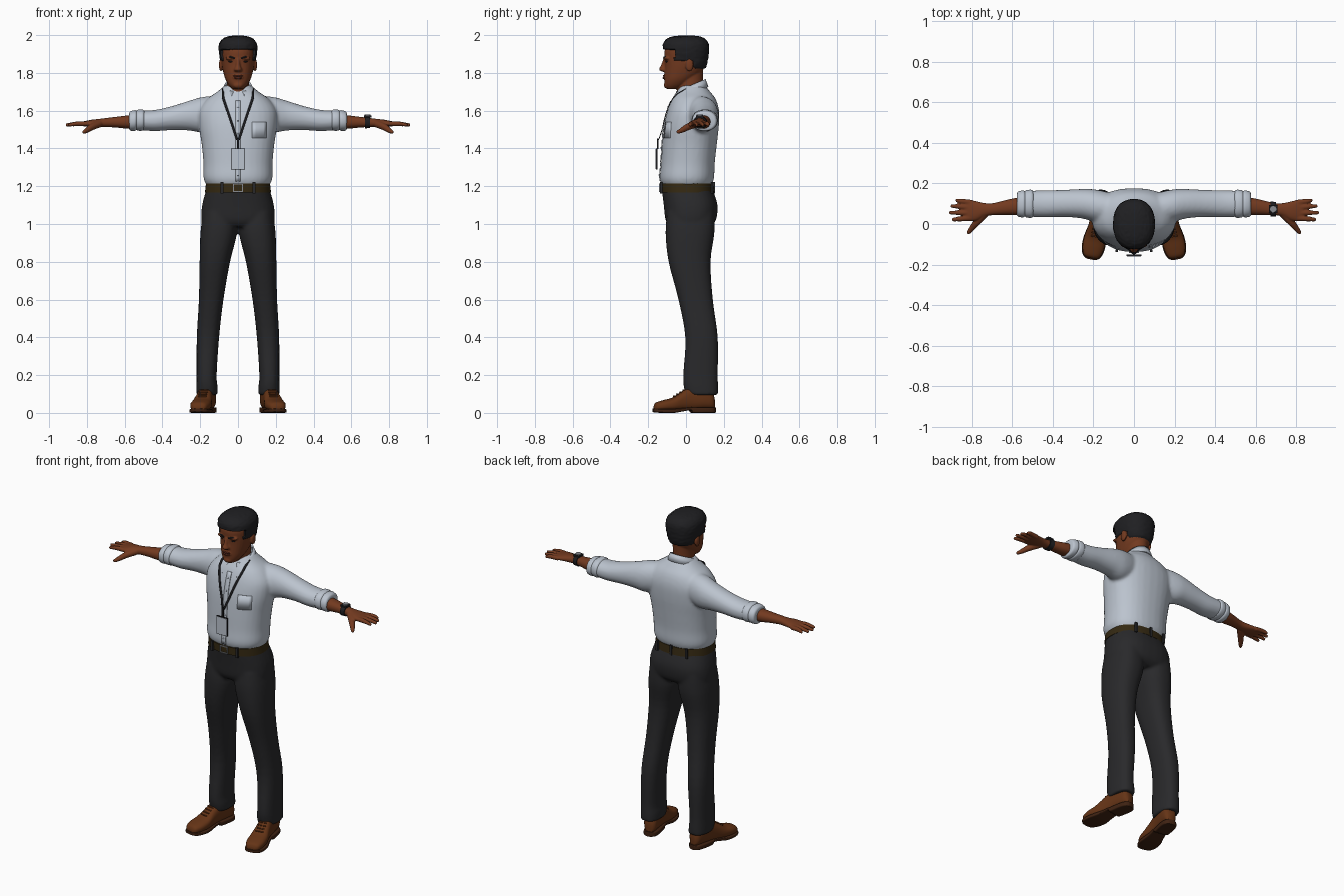
import bpy, bmesh, math, random
from mathutils import Vector, Matrix

random.seed(3)
C = {"skin": (0.17, 0.042, 0.014), "lip": (0.10, 0.022, 0.012), "shirt": (0.50, 0.55, 0.62),
     "trouser": (0.022, 0.022, 0.024), "hair": (0.014, 0.014, 0.016), "belt": (0.035, 0.022, 0.006),
     "shoe": (0.13, 0.034, 0.008), "sole": (0.05, 0.016, 0.006), "black": (0.012, 0.012, 0.014),
     "metal": (0.25, 0.26, 0.28)}
MATS = {}
for k, c in C.items():
    MATS[k] = bpy.data.materials.new(k)
    MATS[k].diffuse_color = (*c, 1)


def make(name, bm, mat, angle=40):
    bmesh.ops.recalc_face_normals(bm, faces=bm.faces)
    me = bpy.data.meshes.new(name)
    bm.to_mesh(me)
    bm.free()
    ob = bpy.data.objects.new(name, me)
    bpy.context.collection.objects.link(ob)
    me.materials.append(MATS[mat])
    bpy.ops.object.select_all(action='DESELECT')
    ob.select_set(True)
    bpy.context.view_layer.objects.active = ob
    bpy.ops.object.shade_smooth_by_angle(angle=math.radians(angle))
    return ob


def spline(rows, steps):
    """Smoothly interpolate rows of numbers (Catmull-Rom)."""
    out, n = [], len(rows)
    for i in range(n - 1):
        a, b, c, d = (rows[max(0, min(n - 1, i + k))] for k in (-1, 0, 1, 2))
        for s in range(steps):
            t = s / steps
            out.append([0.5 * (2 * q + (r - p) * t + (2 * p - 5 * q + 4 * r - u) * t * t
                               + (3 * q - p - 3 * r + u) * t ** 3) for p, q, r, u in zip(a, b, c, d)])
    return out + [list(rows[-1])]


def loft(bm, rows, axis='z', power=2.3, n=32, steps=4, mx=1):
    """Rows are (position, low1, high1, low2, high2) along an axis."""
    rings = []
    for p, a0, a1, b0, b1 in spline(rows, steps):
        ring = []
        for i in range(n):
            t = 2 * math.pi * (i + 0.5) / n
            u, v = (math.copysign(abs(f) ** (2 / power), f) for f in (math.cos(t), math.sin(t)))
            a, b = (a0 + a1) / 2 + u * (a1 - a0) / 2, (b0 + b1) / 2 + v * (b1 - b0) / 2
            x, y, z = {'z': (a, b, p), 'x': (p, a, b), 'y': (a, p, b)}[axis]
            ring.append(bm.verts.new((x * mx, y, z)))
        rings.append(ring)
    for r, s in zip(rings, rings[1:]):
        for i in range(n):
            bm.faces.new((r[i], r[(i + 1) % n], s[(i + 1) % n], s[i]))
    bm.faces.new(rings[0])
    bm.faces.new(rings[-1])
    return bm


def ball(bm, loc, size):
    m = Matrix.Translation(loc) @ Matrix.Diagonal((*size, 1))
    bmesh.ops.create_uvsphere(bm, u_segments=16, v_segments=10, radius=1, matrix=m)


def box(bm, loc, size):
    bmesh.ops.create_cube(bm, size=1, matrix=Matrix.Translation(loc) @ Matrix.Diagonal((*size, 1)))


def tube(bm, pts, radii, n=10):
    """Rounded tube along points."""
    rows = spline([(*p, r) for p, r in zip(pts, radii)], 4)
    end = Vector(rows[-1][:3]) + (Vector(rows[-1][:3]) - Vector(rows[-2][:3])).normalized() * rows[-1][3] * .5
    rows.append([*end, rows[-1][3] * 0.5])
    rings = []
    for i, r in enumerate(rows):
        d = Vector(rows[min(i + 1, len(rows) - 1)][:3]) - Vector(rows[max(i - 1, 0)][:3])
        q = d.to_track_quat('Z', 'Y')
        rings.append([bm.verts.new(Vector(r[:3]) + q @ Vector((math.cos(t), math.sin(t), 0)) * r[3])
                      for t in (2 * math.pi * k / n for k in range(n))])
    for r, s in zip(rings, rings[1:]):
        for i in range(n):
            bm.faces.new((r[i], r[(i + 1) % n], s[(i + 1) % n], s[i]))
    bm.faces.new(rings[0])
    bm.faces.new(rings[-1])


def fuse(ob, voxel, smooth):
    """Merge overlapping volumes into one smooth skin."""
    m = ob.modifiers.new("fuse", 'REMESH')
    m.mode, m.voxel_size, m.use_smooth_shade = 'VOXEL', voxel, True
    m = ob.modifiers.new("relax", 'SMOOTH')
    m.factor, m.iterations = 0.5, smooth


def strip(name, pairs, mat, thick):
    """Thin band between paired edge points."""
    bm = bmesh.new()
    vs = [[bm.verts.new(p) for p in pr] for pr in pairs]
    for a, b in zip(vs, vs[1:]):
        bm.faces.new((a[0], a[1], b[1], b[0]))
    ob = make(name, bm, mat)
    m = ob.modifiers.new("thick", 'SOLIDIFY')
    m.thickness, m.offset = thick, 0
    return ob


# shirt: torso and sleeves fused
bm = loft(bmesh.new(), [(1.195, -.16, .16, -.12, .13), (1.24, -.182, .182, -.138, .148),
                        (1.32, -.183, .183, -.132, .152), (1.42, -.192, .192, -.126, .163),
                        (1.52, -.207, .207, -.116, .174), (1.60, -.205, .205, -.098, .175),
                        (1.66, -.165, .165, -.075, .158), (1.70, -.11, .11, -.05, .128),
                        (1.735, -.068, .068, -.03, .1)])
for s in (1, -1):
    loft(bm, [(.10, 0, .15, 1.50, 1.68), (.19, .01, .17, 1.485, 1.672), (.26, .028, .172, 1.495, 1.652),
              (.35, .035, .168, 1.497, 1.624), (.44, .033, .166, 1.492, 1.604), (.52, .036, .164, 1.497, 1.6)],
         'x', 2.1, mx=s)
shirt = make("shirt", bm, "shirt")
fuse(shirt, 0.009, 6)
bpy.context.view_layer.update()
shirt_eval = shirt.evaluated_get(bpy.context.evaluated_depsgraph_get())


def front(x, z, gap=0.003):
    hit, loc, _, _ = shirt_eval.ray_cast(Vector((x, -1, z)), Vector((0, 1, 0)))
    return Vector((x, (loc.y if hit else -.05) - gap, z))


# placket, pocket and buttons
strip("placket", [(front(-.014, z), front(.014, z)) for z in (1.225 + .0225 * i for i in range(20))], "shirt", .004)
strip("pocket", [(front(x, 1.455, .001), front(x, 1.54, .001)) for x in (.075, .095, .115, .135, .15)], "shirt", .004)
bm = bmesh.new()
for i in range(6):
    ball(bm, front(0, 1.26 + .072 * i, .005), (.005, .003, .005))
make("buttons", bm, "shirt")

# collar: folded band open at the throat, with points
pairs, outer = [], []
for i in range(25):
    t = math.radians(-160 + 320 * i / 24)
    f = max(0, -math.cos(t))
    top = Vector((.069 * math.sin(t), .024 + .076 * math.cos(t), 1.732 + .034 * math.cos(t)))
    low = Vector(((.088 + .06 * f) * math.sin(t), .022 + (.093 + .018 * f) * math.cos(t), top.z - .042 - .035 * f ** 3))
    pairs.append((top, low))
strip("collar", pairs, "shirt", .008)

# rolled cuffs, forearms, hands
for s, side in ((1, "left"), (-1, "right")):
    bm = loft(bmesh.new(), [(.495, .04, .16, 1.502, 1.598), (.505, .03, .169, 1.494, 1.606), (.53, .032, .167, 1.494, 1.605),
                            (.538, .037, .162, 1.499, 1.6), (.546, .032, .166, 1.493, 1.603), (.57, .036, .16, 1.494, 1.596),
                            (.576, .045, .15, 1.505, 1.585)], 'x', 2.2, steps=3, mx=s)
    make(side + "_cuff", bm, "shirt")
    bm = loft(bmesh.new(), [(.54, .045, .135, 1.503, 1.58), (.60, .045, .125, 1.506, 1.573), (.65, .045, .113, 1.511, 1.567),
                            (.70, .043, .102, 1.513, 1.561), (.74, .035, .104, 1.513, 1.556), (.775, .018, .112, 1.514, 1.552),
                            (.815, .014, .12, 1.517, 1.544), (.835, .02, .117, 1.52, 1.54)], 'x', 2.2, mx=s)
    for y0, y1, tip in ((.107, .117, .875), (.081, .089, .9), (.054, .056, .908), (.029, .022, .893)):
        tube(bm, [(s * .80, y0, 1.53), (s * .85, (y0 + y1) / 2, 1.531), (s * tip, y1, 1.524)], (.013, .0125, .009))
    tube(bm, [(s * .735, .05, 1.53), (s * .775, .008, 1.513), (s * .80, -.022, 1.496), (s * .818, -.045, 1.486)],
         (.02, .018, .014, .009))
    fuse(make(side + "_arm", bm, "skin"), .0045, 3)

# wristwatch
bm = loft(bmesh.new(), [(.672, .038, .112, 1.506, 1.57), (.70, .038, .108, 1.508, 1.567)], 'x', 2.3, steps=1)
box(bm, (.686, .073, 1.569), (.04, .04, .012))
make("watch", bm, "black")
bm = bmesh.new()
bmesh.ops.create_cone(bm, cap_ends=True, segments=24, radius1=.017, radius2=.016, depth=.006,
                      matrix=Matrix.Translation((.686, .073, 1.577)))
make("watch_face", bm, "metal")

# trousers: hips and legs fused
bm = loft(bmesh.new(), [(1.165, -.17, .17, -.128, .143), (1.20, -.163, .163, -.125, .136)], steps=2)
loft(bm, [(.985, -.17, .17, -.085, .125), (1.02, -.194, .194, -.108, .158), (1.10, -.19, .19, -.118, .167),
          (1.185, -.167, .167, -.128, .14)], power=2.5)
for s in (1, -1):
    loft(bm, [(1.06, .01, .185, -.1, .15), (.95, .006, .199, -.108, .15), (.80, .042, .203, -.092, .13),
              (.60, .077, .207, -.04, .142), (.40, .1, .218, -.004, .168), (.20, .113, .219, -.015, .168),
              (.14, .108, .22, -.012, .17), (.095, .108, .219, .0, .17)], power=2.4, mx=s)
fuse(make("trousers", bm, "trouser"), .009, 4)

# belt, loops and buckle
bm = loft(bmesh.new(), [(1.168, -.175, .175, -.136, .148), (1.215, -.17, .17, -.137, .143)], steps=1, n=48)
make("belt", bm, "belt")
bm = bmesh.new()
for x, y in ((.085, -.131), (-.085, -.131), (.1, .138), (-.1, .138), (0, .147)):
    box(bm, (x, y, 1.192), (.014, .012, .06))
make("belt_loops", bm, "trouser")
bm = bmesh.new()
for x in (-.023, .023):
    box(bm, (x, -.139, 1.192), (.005, .007, .044))
for z in (1.172, 1.212):
    box(bm, (0, -.139, z), (.05, .007, .005))
make("buckle", bm, "metal")

# shoes, turned outward
for s, side in ((1, "left"), (-1, "right")):
    bm = loft(bmesh.new(), [(-.172, -.02, .02, .012, .036), (-.16, -.04, .04, .01, .055), (-.12, -.053, .053, .01, .068),
                            (-.07, -.053, .053, .01, .082), (-.02, -.045, .045, .012, .115), (.03, -.041, .041, .015, .142),
                            (.09, -.042, .042, .02, .145), (.135, -.037, .037, .02, .125), (.152, -.02, .02, .02, .08)], 'y', 2.5)
    for i in range(4):
        tube(bm, [(-.022, -.012 - .017 * i, .121 - .011 * i), (.022, -.012 - .017 * i, .121 - .011 * i)], (.004, .004), 6)
    shoe = make(side + "_shoe", bm, "shoe")
    bm = loft(bmesh.new(), [(-.178, -.02, .02, .006, .022), (-.162, -.044, .044, .002, .022), (-.12, -.057, .057, 0, .021),
                            (-.07, -.056, .056, 0, .022), (-.02, -.046, .046, .008, .026), (.02, -.042, .042, .014, .03),
                            (.035, -.043, .043, 0, .03), (.1, -.045, .045, 0, .03), (.14, -.038, .038, 0, .03),
                            (.157, -.018, .018, 0, .03)], 'y', 6)
    for ob in (shoe, make(side + "_sole", bm, "sole")):
        ob.rotation_euler.z = s * math.radians(11)
        ob.location = (s * .178, 0, 0)

# head: skull, neck, nose, ears fused
bm = loft(bmesh.new(), [(1.715, -.028, .028, -.1, -.045), (1.735, -.048, .048, -.112, 0), (1.765, -.066, .066, -.114, .04),
                        (1.80, -.077, .077, -.114, .08), (1.84, -.085, .085, -.113, .1), (1.88, -.088, .088, -.115, .108),
                        (1.92, -.088, .088, -.113, .108), (1.96, -.075, .075, -.09, .09), (1.985, -.04, .04, -.05, .06)], power=2.2)
loft(bm, [(1.66, -.068, .068, -.06, .08), (1.72, -.06, .06, -.046, .088), (1.78, -.058, .058, -.045, .09),
          (1.84, -.06, .06, -.03, .092)], power=2)
loft(bm, [(1.807, -.018, .018, -.125, -.09), (1.817, -.022, .022, -.143, -.09), (1.84, -.013, .013, -.133, -.09),
          (1.875, -.01, .01, -.12, -.09)], power=2)
for s in (1, -1):
    ball(bm, (s * .091, .018, 1.842), (.010, .022, .034))
    ball(bm, (s * .037, -.1, 1.877), (.03, .018, .01))
ball(bm, (0, -.1, 1.735), (.028, .018, .018))
ball(bm, (0, -.108, 1.779), (.03, .012, .018))
fuse(make("head", bm, "skin"), .0045, 3)

# mouth, eyes, brows
bm = bmesh.new()
ball(bm, (0, -.113, 1.784), (.026, .010, .006))
ball(bm, (0, -.113, 1.774), (.023, .011, .007))
make("lips", bm, "lip")
bm = bmesh.new()
for s in (1, -1):
    ball(bm, (s * .036, -.1, 1.86), (.014, .010, .005))
    tube(bm, [(s * .016, -.117, 1.876), (s * .038, -.113, 1.884), (s * .06, -.096, 1.878)], (.004, .005, .003), 8)
make("eyes_and_brows", bm, "hair")

# hair: shell tucked into the head below the hairline
bm = loft(bmesh.new(), [(1.80, -.06, .06, -.09, .09), (1.84, -.088, .088, -.11, .109), (1.88, -.097, .097, -.116, .118),
                        (1.92, -.102, .102, -.122, .122), (1.955, -.099, .099, -.121, .119), (1.98, -.08, .08, -.1, .1),
                        (1.993, -.05, .05, -.066, .07), (1.999, -.015, .015, -.02, .025)], n=64, steps=6)
for v in bm.verts:
    x, y, z = v.co
    line = 1.925 if y < -.065 else 1.865 if y < .04 else 1.825
    if z < line:
        v.co.x, v.co.y = x * .8, y * .8
    elif z < 1.995:
        v.co *= 1 + random.uniform(-.0008, .0008)
        v.co.x += random.uniform(-.0015, .0015)
        v.co.y += random.uniform(-.0015, .0015)
make("hair", bm, "hair", 60)

# lanyard and badge
for s, side in ((1, "left"), (-1, "right")):
    path = [Vector((s * .078, .0, 1.716)), Vector((s * .08, -.045, 1.69))]
    for i in range(9):
        t = i / 8
        p = front(s * (.074 * (1 - t) + .004), 1.665 - .22 * t, .007)
        p.y = min(p.y, -.07 - .075 * t)
        path.append(p)
    strip(side + "_lanyard", [(p - Vector((.006, 0, 0)), p + Vector((.006, 0, 0))) for p in path], "black", .004)
bm = bmesh.new()
box(bm, (0, -.149, 1.425), (.012, .008, .055))
box(bm, (0, -.154, 1.345), (.074, .008, .112))
make("badge_holder", bm, "black")
bm = bmesh.new()
box(bm, (0, -.159, 1.345), (.067, .003, .105))
make("badge_card", bm, "shirt")
